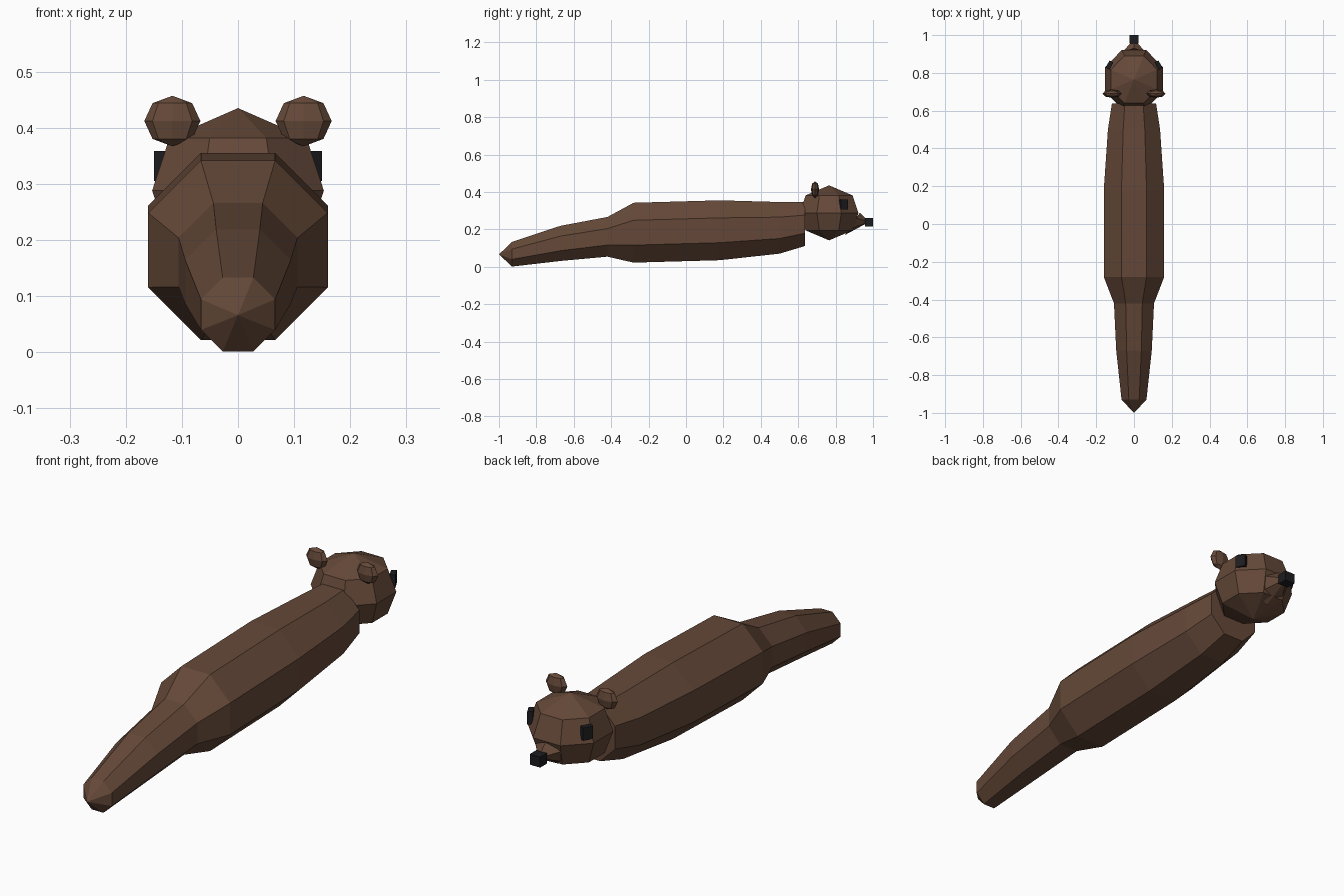
import bpy, bmesh, math
from mathutils import Matrix, Vector

if "Cube" in bpy.data.objects:
    bpy.data.objects.remove(bpy.data.objects["Cube"])


def material(name, color):
    m = bpy.data.materials.new(name)
    m.diffuse_color = (*color, 1)
    m.use_nodes = True
    m.node_tree.nodes["Principled BSDF"].inputs["Base Color"].default_value = m.diffuse_color
    return m


FUR = material("brown_fur", (0.13, 0.066, 0.04))
BLACK = material("black", (0.012, 0.012, 0.014))
STEP = math.pi / 4
APOTHEM = math.cos(STEP / 2)


def finish(name, bm, mat):
    bmesh.ops.recalc_face_normals(bm, faces=bm.faces[:])
    mesh = bpy.data.meshes.new(name)
    bm.to_mesh(mesh)
    bm.free()
    mesh.materials.append(mat)
    obj = bpy.data.objects.new(name, mesh)
    bpy.context.collection.objects.link(obj)
    return obj


def ball(name, center, radii, turn=0.0, ring=1.0):
    bm = bmesh.new()
    bmesh.ops.create_uvsphere(bm, u_segments=8, v_segments=4, radius=1)
    for v in bm.verts:
        if 0.1 < abs(v.co.z) < 0.9:  # fullness of the two middle rings
            v.co.x *= ring
            v.co.y *= ring
            v.co.z *= 0.9 if ring > 1 else 1
    bm.transform(Matrix.Translation(center) @ Matrix.Diagonal((*radii, 1))
                 @ Matrix.Rotation(turn, 4, 'Z'))
    return finish(name, bm, FUR)


def box(name, center, size, turn=0.0):
    bm = bmesh.new()
    bmesh.ops.create_cube(bm, size=1)
    bm.transform(Matrix.Translation(center) @ Matrix.Rotation(turn, 4, 'Z')
                 @ Matrix.Diagonal((*size, 1)))
    return finish(name, bm, BLACK)


# Body and tail: octagonal sections (y, centre z, half width)
sections = [(-0.93, 0.067, 0.066), (-0.67, 0.125, 0.094), (-0.42, 0.16, 0.106),
            (-0.28, 0.182, 0.16), (0.18, 0.195, 0.16), (0.50, 0.208, 0.138),
            (0.637, 0.228, 0.117)]
bm = bmesh.new()
rings = []
for y, z, half in sections:
    r = half / APOTHEM
    rings.append([bm.verts.new((r * math.cos((i + 0.5) * STEP), y,
                                z + r * math.sin((i + 0.5) * STEP))) for i in range(8)])
for a, b in zip(rings, rings[1:]):
    for i in range(8):
        j = (i + 1) % 8
        bm.faces.new((a[i], a[j], b[j], b[i]))
tip = bm.verts.new((0, -1, 0.066))
for i in range(8):
    bm.faces.new((tip, rings[0][i], rings[0][(i + 1) % 8]))
bm.faces.new(rings[-1])
finish("body_and_tail", bm, FUR)

# Head
ball("head", (0, 0.765, 0.288), (0.153 / APOTHEM, 0.157 / APOTHEM, 0.147),
     STEP / 2, 1.13)

# Snout: six-sided cone with a tilted base
bm = bmesh.new()
base = []
for i in range(6):
    a = math.radians(30 + 60 * i)
    s = math.sin(a)
    base.append(bm.verts.new((0.07 * math.cos(a), 0.89 + 0.04 * s, 0.23 + 0.06 * s)))
tip = bm.verts.new((0, 0.98, 0.24))
for i in range(6):
    bm.faces.new((tip, base[i], base[(i + 1) % 6]))
bm.faces.new(base)
finish("snout", bm, FUR)

# Nose
box("nose", (0, 0.978, 0.238), (0.048, 0.044, 0.044))

# Eyes and ears
for side, s in (("left", -1), ("right", 1)):
    box(side + "_eye", (s * 0.13, 0.842, 0.332), (0.022, 0.043, 0.054), s * math.radians(28))
    ball(side + "_ear", (s * 0.117, 0.69, 0.412), (0.05, 0.022, 0.045))
